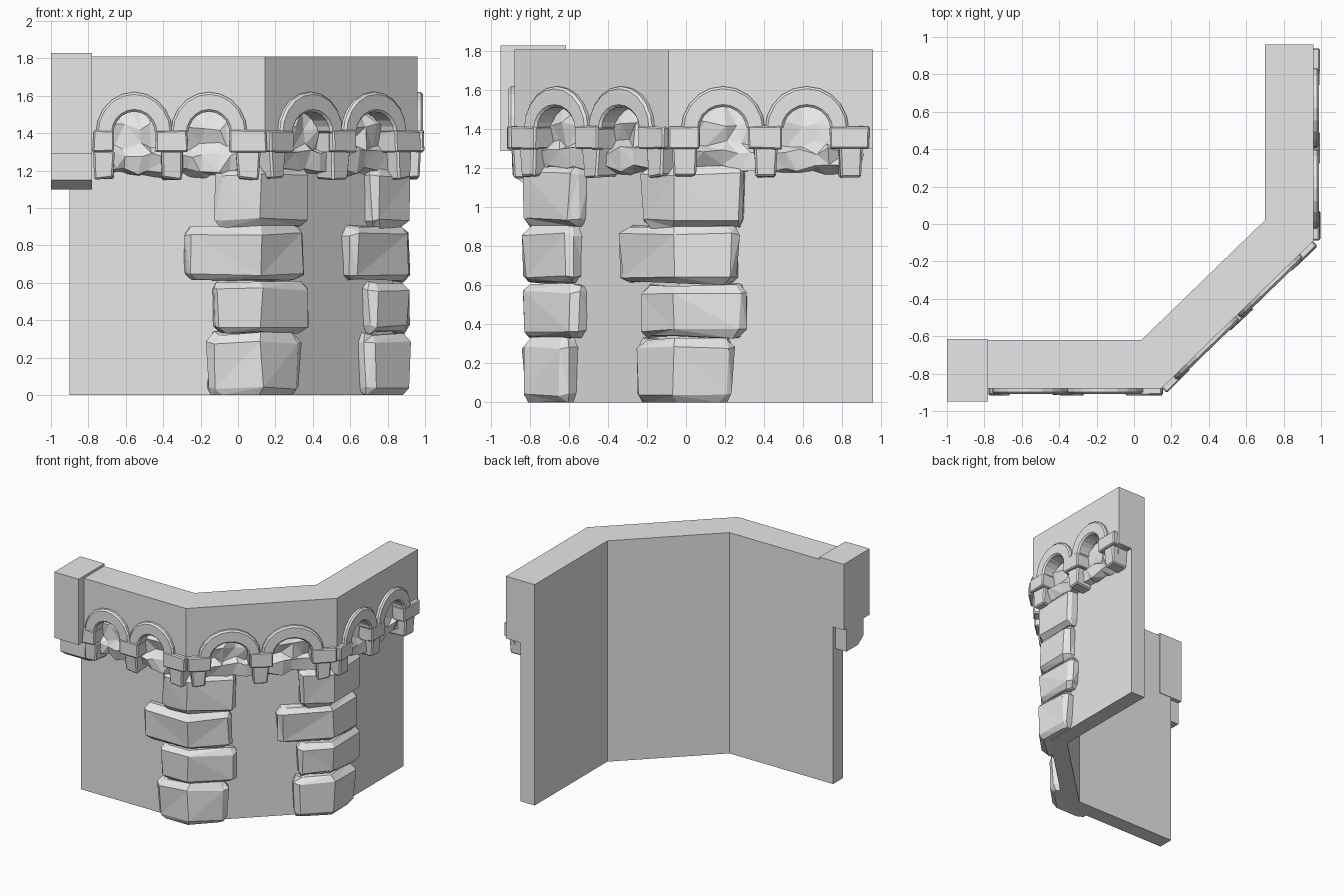
import bpy, bmesh, math, random
from mathutils import Vector

random.seed(4)
if "Cube" in bpy.data.objects:
    bpy.data.objects.remove(bpy.data.objects["Cube"])

stone = bpy.data.materials.new("grey_stone")
stone.use_nodes = True
stone.diffuse_color = (0.8, 0.8, 0.8, 1)
stone.node_tree.nodes["Principled BSDF"].inputs["Base Color"].default_value = (0.8, 0.8, 0.8, 1)

WALL, SLAB, BAND = 0.13, 0.26, 0.295   # distances out from the inner face
inner = [Vector(p) for p in ((-0.9, -0.62, 0), (0.04, -0.62, 0), (0.70, 0.02, 0), (0.70, 0.96, 0))]
dirs = [(b - a).normalized() for a, b in zip(inner, inner[1:])]
norms = [Vector((d.y, -d.x, 0)) for d in dirs]


def miter(i):
    """Outward corner direction whose length keeps both walls at unit offset."""
    m = norms[i - 1] + norms[i]
    return m / m.dot(norms[i])


def corner(i, o):
    if i == 0:
        return inner[0] + norms[0] * o
    if i == 3:
        return inner[3] + norms[2] * o
    return inner[i] + miter(i) * o


def jit(v, a):
    return v + Vector([random.uniform(-a, a) for _ in range(3)])


def finish(name, bm, bevel=0):
    bmesh.ops.recalc_face_normals(bm, faces=bm.faces)
    me = bpy.data.meshes.new(name)
    bm.to_mesh(me)
    bm.free()
    ob = bpy.data.objects.new(name, me)
    bpy.context.collection.objects.link(ob)
    me.materials.append(stone)
    if bevel:
        mod = ob.modifiers.new("chamfer", "BEVEL")
        mod.width, mod.segments = bevel, 1
    return ob


def loft(name, loops, bevel=0, facet=False):
    """Closed solid through loops of equal length."""
    bm = bmesh.new()
    rings = [[bm.verts.new(p) for p in loop] for loop in loops]
    n = len(rings[0])
    for a, b in zip(rings, rings[1:]):
        for i in range(n):
            j = (i + 1) % n
            bm.faces.new((a[i], a[j], b[j], b[i]))
    bm.faces.new(rings[0])
    bm.faces.new(rings[-1])
    if facet:
        bmesh.ops.triangulate(bm, faces=bm.faces)
    return finish(name, bm, bevel)


def place(seg, t, o, z):
    """Point at t along a wall from its outer slab corner, o outward, z up."""
    return corner(seg, SLAB) + dirs[seg] * t + norms[seg] * (o - SLAB) + Vector((0, 0, z))


def block(name, seg, t0, t1, o0, o1, z0, z1, rough, bevel, taper=0):
    loops = []
    for z, k in ((z0, taper), (z1, 0)):
        loops.append([jit(place(seg, t, o, z), rough) for t, o in
                      ((t0 + k, o0), (t0 + k, o1 - k), (t1 - k, o1 - k), (t1 - k, o0))])
    loft(name, loops, bevel)


# Thin full-height wall
plan = inner + [corner(i, WALL) for i in (3, 2, 1, 0)]
loft("wall", [[p + Vector((0, 0, z)) for p in plan] for z in (0, 1.81)])

# Per wall: start, end, arch centres, arch half width
SPRING, RISE, FOOT, TOP = 1.40, 0.22, 1.30, 1.81
layout = [
    (0.12, 1.053, (0.345, 0.745), 0.205),
    (0.0, 1.13, (0.325, 0.80), 0.235),
    (0.0, 1.05, (0.28, 0.71), 0.215),
]


def arc(c, w, h, steps=10):
    return [(c - w * math.cos(math.pi * k / steps), SPRING + h * math.sin(math.pi * k / steps))
            for k in range(steps + 1)]


for s, (start, end, centres, half) in enumerate(layout):
    hole = half - 0.095
    # Overhanging parapet face with arched openings
    outline = [(start, FOOT)]
    for c in centres:
        outline += [(c - hole - 0.01, FOOT)] + arc(c, hole + 0.01, 0.135) + [(c + hole + 0.01, FOOT)]
    outline += [(end, FOOT), (end, TOP), (start, TOP)]
    loops = []
    for o in (WALL - 0.005, SLAB):
        loop = []
        for t, z in outline:
            p = place(s, t, o, z)
            if t == start and s > 0:
                p = corner(s, o) + Vector((0, 0, z))
            if t == end and s < 2:
                p = corner(s + 1, o) + Vector((0, 0, z))
            loop.append(p)
        loops.append(loop)
    loft("parapet", loops)

    # Raised arch bands
    for c in centres:
        ring = arc(c, half, RISE) + arc(c, hole, 0.115)[::-1]
        loft("arch_band", [[place(s, t, o, z) for t, z in ring] for o in (0.16, BAND - 0.005)], 0.012)

    # Arch feet and the corbels below them
    mid = sum(centres) / 2
    last = 1.03 if s == 2 else end
    feet = [(start + 0.005, centres[0] - hole), (mid - 0.085, mid + 0.085), (centres[1] + hole, last)]
    for a, b in feet:
        block("arch_foot", s, a, b, 0.11, BAND, FOOT, SPRING + 0.015, 0.004, 0.008)
        m = (a + b) / 2
        block("corbel", s, m - 0.06, m + 0.06, 0.10, 0.272, 1.155, FOOT + 0.01, 0.008, 0.01, 0.008)

    # Rough faceted stone filling behind the arches
    bm = bmesh.new()
    count = 12
    rows = []
    for z, o in ((1.17, 0.12), (1.20, 0.20), (1.29, 0.215), (1.33, 0.17), (1.43, 0.185), (1.54, 0.13)):
        rows.append([bm.verts.new(jit(place(s, start + 0.04 + (end - start - 0.1) * k / count, o, z), 0.022))
                     for k in range(count + 1)])
    for a, b in zip(rows, rows[1:]):
        for k in range(count):
            bm.faces.new((a[k], a[k + 1], b[k + 1], b[k]))
    bmesh.ops.triangulate(bm, faces=bm.faces)
    finish("rubble_fill", bm)

# Corner stones: bottom, top, left arm, right arm
stones = [(0.0, 0.33, 0.26, 0.28), (0.335, 0.605, 0.23, 0.35),
          (0.61, 0.905, 0.38, 0.31), (0.90, 1.22, 0.22, 0.34)]
for i in (1, 2):
    c, d0, d1, n0, n1 = corner(i, WALL), dirs[i - 1], dirs[i], norms[i - 1], norms[i]
    for z0, z1, left, right in stones:
        loops = []
        for f, h, k in ((0, 0.05, 0.035), (0.12, 0.08, 0.008), (0.85, 0.085, 0.0), (1, 0.045, 0.03)):
            a, b = c - d0 * (left - k), c + d1 * (right - k)
            loop = [a - n0 * 0.03, a + n0 * h * 0.6, a + d0 * 0.035 + n0 * h,
                    c + miter(i) * h,
                    b - d1 * 0.035 + n1 * h, b + n1 * h * 0.6, b - n1 * 0.03, c - miter(i) * 0.05]
            up = Vector((0, 0, z0 + (z1 - z0) * f))
            loop = [jit(p + up, 0.011) for p in loop]
            for p in loop:
                p.z = max(p.z, 0)
            loops.append(loop)
        loft("corner_stone", loops, facet=True)

# End pier with a stepped, sloping underside
side = [(-0.615, 1.83), (-0.95, 1.83), (-0.95, 1.29), (-0.87, 1.29),
        (-0.87, 1.15), (-0.80, 1.10), (-0.65, 1.10), (-0.65, 1.29), (-0.615, 1.29)]
loft("end_pier", [[Vector((x, y, z)) for y, z in side] for x in (-1.0, -0.78)])
